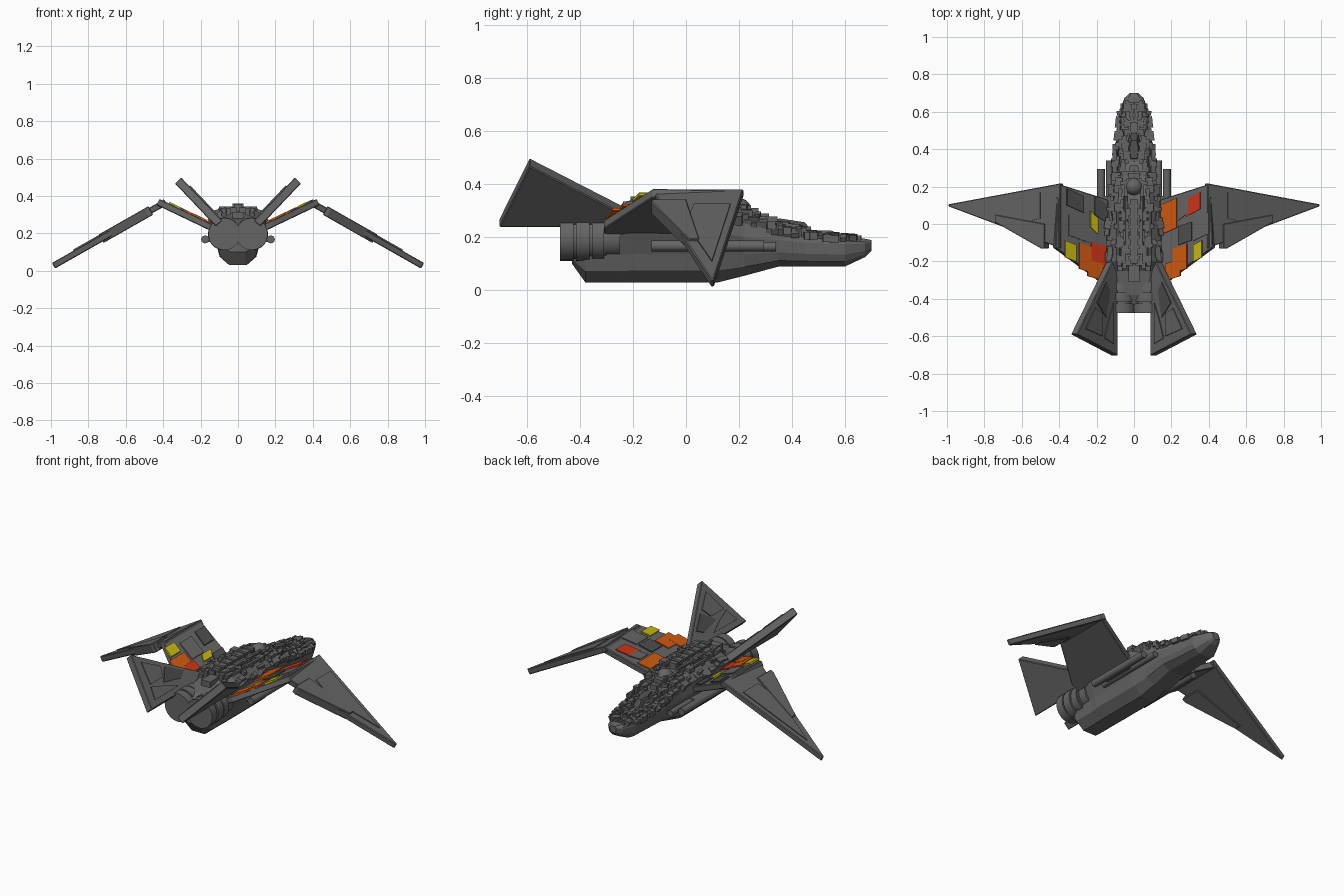
import bpy, bmesh, math, random
from mathutils import Vector, Matrix

if "Cube" in bpy.data.objects:
    bpy.data.objects.remove(bpy.data.objects["Cube"])

random.seed(7)


def material(name, rgb):
    m = bpy.data.materials.new(name)
    m.diffuse_color = (*rgb, 1)
    m.use_nodes = True
    m.node_tree.nodes["Principled BSDF"].inputs["Base Color"].default_value = m.diffuse_color
    return m


GREY = material("hull grey", (0.13, 0.13, 0.13))
DARK = material("dark grey", (0.075, 0.075, 0.075))
ORANGE = material("orange", (0.62, 0.1, 0.005))
RED = material("red", (0.62, 0.035, 0.008))
YELLOW = material("yellow", (0.55, 0.47, 0.005))


def finish(name, bm, mat, mirror=False, bevel=0, smooth=False):
    bmesh.ops.recalc_face_normals(bm, faces=bm.faces)
    me = bpy.data.meshes.new(name)
    bm.to_mesh(me)
    bm.free()
    me.materials.append(mat)
    ob = bpy.data.objects.new(name, me)
    bpy.context.collection.objects.link(ob)
    if bevel:
        b = ob.modifiers.new("bevel", 'BEVEL')
        b.width, b.segments = bevel, 1
    if mirror:
        ob.modifiers.new("mirror", 'MIRROR')
    if smooth:
        bpy.context.view_layer.objects.active = ob
        ob.select_set(True)
        bpy.ops.object.shade_smooth_by_angle(angle=math.radians(35))
        ob.select_set(False)
    return ob


def slab(name, pts, plane, t, mat, side=1, mirror=False, lift=0, bevel=0):
    """Plate drawn in top view and laid on a sloping plane (x0, z0, slope)."""
    x0, z0, k = plane
    n = Vector((-k, 0, 1)).normalized()
    bm = bmesh.new()
    rings = []
    for off in (lift, lift - t):
        ring = []
        for x, y in pts:
            p = Vector((x, y, z0 + k * (x - x0))) + n * off
            p.x *= side
            ring.append(bm.verts.new(p))
        rings.append(ring)
    top, bot = rings
    bm.faces.new(top)
    bm.faces.new(bot[::-1])
    for i in range(len(pts)):
        j = (i + 1) % len(pts)
        bm.faces.new((top[i], bot[i], bot[j], top[j]))
    return finish(name, bm, mat, mirror, bevel)


def add_box(bm, c, s, rot=0, tilt=0):
    m = (Matrix.Translation(c) @ Matrix.Rotation(rot, 4, 'Z')
         @ Matrix.Rotation(tilt, 4, 'Y') @ Matrix.Diagonal((*s, 1)))
    bmesh.ops.create_cube(bm, size=1, matrix=m)


def add_tube(bm, x, z, y0, y1, r, seg=16):
    m = Matrix.Translation((x, (y0 + y1) / 2, z)) @ Matrix.Rotation(math.pi / 2, 4, 'X')
    bmesh.ops.create_cone(bm, cap_ends=True, segments=seg, radius1=r, radius2=r,
                          depth=abs(y1 - y0), matrix=m)


# Fuselage: y, bottom z, lower half-width, shoulder z, upper half-width, top z
ROWS = [(-.43, .10, .09, .17, .10, .25), (-.38, .03, .11, .20, .12, .27),
        (-.25, .03, .11, .20, .14, .29), (-.20, .03, .115, .21, .155, .325),
        (.12, .03, .115, .21, .145, .32), (.22, .055, .105, .19, .12, .30),
        (.35, .09, .10, .18, .105, .245), (.45, .09, .09, .17, .095, .22),
        (.60, .09, .08, .165, .08, .20), (.675, .125, .045, .165, .05, .195),
        (.70, .15, .02, .17, .022, .19)]
bm = bmesh.new()
loops = []
for y, zb, wl, zm, wu, zt in ROWS:
    d = zm - zb
    half = [(wl * .4, zb), (wl * .85, zb + d * .25), (wl, zb + d * .6), (wu, zm + .01),
            (wu * .95, zm + (zt - zm) * .6), (wu * .6, zt)]
    full = half + [(-x, z) for x, z in reversed(half)]
    loops.append([bm.verts.new((x, y, z)) for x, z in full])
for a, b in zip(loops, loops[1:]):
    for i in range(len(a)):
        j = (i + 1) % len(a)
        bm.faces.new((a[i], a[j], b[j], b[i]))
bm.faces.new(loops[0])
bm.faces.new(loops[-1])
finish("fuselage", bm, GREY)


def hull(y):
    for a, b in zip(ROWS, ROWS[1:]):
        if a[0] <= y <= b[0]:
            f = (y - a[0]) / (b[0] - a[0])
            return a[4] + f * (b[4] - a[4]), a[5] + f * (b[5] - a[5])
    return .02, .19


# Machinery scattered over the top and shoulders of the fuselage
bm = bmesh.new()
for i in range(150):
    y = random.uniform(-.24, .65)
    w, zt = hull(y)
    u = random.uniform(.1, .95)
    drop = max(0, u - .6) / .35 * .4 * (zt - .19)
    k = 1.0 if y < .45 else .75
    s = [random.uniform(.015, .04) * k, random.uniform(.015, .06) * k,
         random.uniform(.015, .04) * k]
    add_box(bm, (u * w, y, zt - drop + .002), s, random.uniform(-.2, .2) * (i % 2),
            max(0, u - .6) * 1.5)
for y in (.32, .38, .46, .48, .53, .56):     # side boxes beside the cockpit
    w, zt = hull(y)
    add_box(bm, (w, y, zt - .012), (.028, .03, .028), .15)
finish("top_machinery", bm, GREY, mirror=True)

# Spine, dome and pipes
bm = bmesh.new()
add_box(bm, (0, -.04, .325), (.045, .34, .06))
for i in range(6):
    add_box(bm, (0, -.18 + i * .055, .35), (.06, .018, .018))
add_box(bm, (0, -.25, .29), (.06, .12, .05))
finish("spine", bm, GREY)
bm = bmesh.new()
bmesh.ops.create_uvsphere(bm, u_segments=16, v_segments=10, radius=.048,
                          matrix=Matrix.Translation((0, .2, .30)))
finish("dome", bm, GREY, smooth=True)
bm = bmesh.new()
add_tube(bm, .045, .335, -.2, .15, .01, 8)
add_tube(bm, .085, .325, -.2, .1, .012, 8)
finish("spine_pipes", bm, GREY, mirror=True)

# Cockpit canopy: a dark faceted teardrop
bm = bmesh.new()
base = [(.03, .34), (.042, .42), (.025, .49), (-.025, .49), (-.042, .42), (-.03, .34)]
lo = [bm.verts.new((x, y, .21)) for x, y in base]
hi = [bm.verts.new((x * .55, .35 + (y - .34) * .65, .272 - (y - .34) * .1)) for x, y in base]
bm.faces.new(hi)
for i in range(6):
    j = (i + 1) % 6
    bm.faces.new((lo[i], lo[j], hi[j], hi[i]))
finish("canopy", bm, DARK)

# Ringed engines
bm = bmesh.new()
for y0, y1, r in [(-.475, -.425, .086), (-.425, -.415, .078), (-.415, -.365, .088),
                  (-.365, -.355, .078), (-.355, -.31, .084), (-.31, -.30, .076),
                  (-.30, -.25, .072), (-.25, -.18, .06)]:
    add_tube(bm, .073, .197, y0, y1, r, 20)
finish("engines", bm, GREY, mirror=True, smooth=True)

# Gun barrels under the wing roots
bm = bmesh.new()
add_tube(bm, .176, .168, -.13, .295, .021)
add_tube(bm, .132, .165, -.10, .34, .018)
add_box(bm, (.135, .05, .17), (.06, .2, .03))
finish("gun_barrels", bm, GREY, mirror=True, smooth=True)

# Cranked wings
INNER, OUTER, FIN = (.40, .375, .478), (.40, .38, -.568), (.305, .5, 1.05)
slab("inner_wing", [(.09, .115), (.405, .215), (.42, -.125), (.17, -.31), (.09, -.31)],
     INNER, .036, GREY, mirror=True, bevel=.004)
slab("outer_wing", [(.395, .217), (.995, .105), (.995, .095), (.395, -.13)],
     OUTER, .034, GREY, mirror=True, bevel=.004)
slab("wing_flap", [(.475, -.13), (.495, -.13), (.74, .01), (.74, .05), (.475, .0)],
     OUTER, .052, GREY, mirror=True, lift=.009, bevel=.003)
slab("wing_panel", [(.50, .168), (.88, .098), (.63, 0), (.50, .03)],
     OUTER, .01, GREY, mirror=True, lift=.006)

# Tail fins leaning outward, with raised panels
slab("tail_fin", [(.305, -.59), (.29, -.59), (.085, -.7), (.085, -.12), (.12, -.17)][0:1]
     + [(.085, -.705), (.085, -.14)], FIN, .046, GREY, mirror=True, bevel=.004)
slab("fin_panel", [(.26, -.56), (.17, -.6), (.17, -.48), (.21, -.45)],
     FIN, .01, GREY, mirror=True, lift=.006)
slab("fin_panel_dark", [(.20, -.42), (.15, -.5), (.13, -.36), (.15, -.31)],
     FIN, .01, DARK, mirror=True, lift=.005)
slab("fin_strip", [(.16, -.61), (.11, -.64), (.11, -.42), (.14, -.52)],
     FIN, .01, GREY, mirror=True, lift=.006)

# Coloured patchwork on the inner wings: side, x range, y range, colour
PATCHES = [(-1, .31, .37, -.19, -.10, YELLOW), (-1, .23, .295, -.25, -.11, ORANGE),
           (-1, .17, .25, -.29, -.20, ORANGE), (-1, .14, .23, -.23, -.11, RED),
           (-1, .195, .235, -.035, .05, YELLOW), (-1, .27, .36, .08, .17, DARK),
           (-1, .15, .21, .03, .13, DARK), (-1, .24, .35, -.08, .03, GREY),
           (1, .14, .23, -.04, .12, ORANGE), (1, .28, .355, .06, .15, RED),
           (1, .21, .285, -.25, -.12, ORANGE), (1, .17, .25, -.29, -.20, ORANGE),
           (1, .32, .365, -.19, -.10, YELLOW), (1, .32, .40, -.07, .04, GREY),
           (1, .24, .31, -.10, .00, DARK), (1, .24, .29, .04, .12, GREY)]
for i, (side, xa, xb, ya, yb, mat) in enumerate(PATCHES):
    sk = .02 if ya > -.1 else .012          # slight skew along the wing sweep
    lift = .009 if mat is YELLOW else .006 + .001 * (i % 3)
    slab("wing_patch", [(xa, ya - sk), (xb, ya + sk), (xb, yb + sk), (xa, yb - sk)],
         INNER, .0098, mat, side=side, lift=lift)
